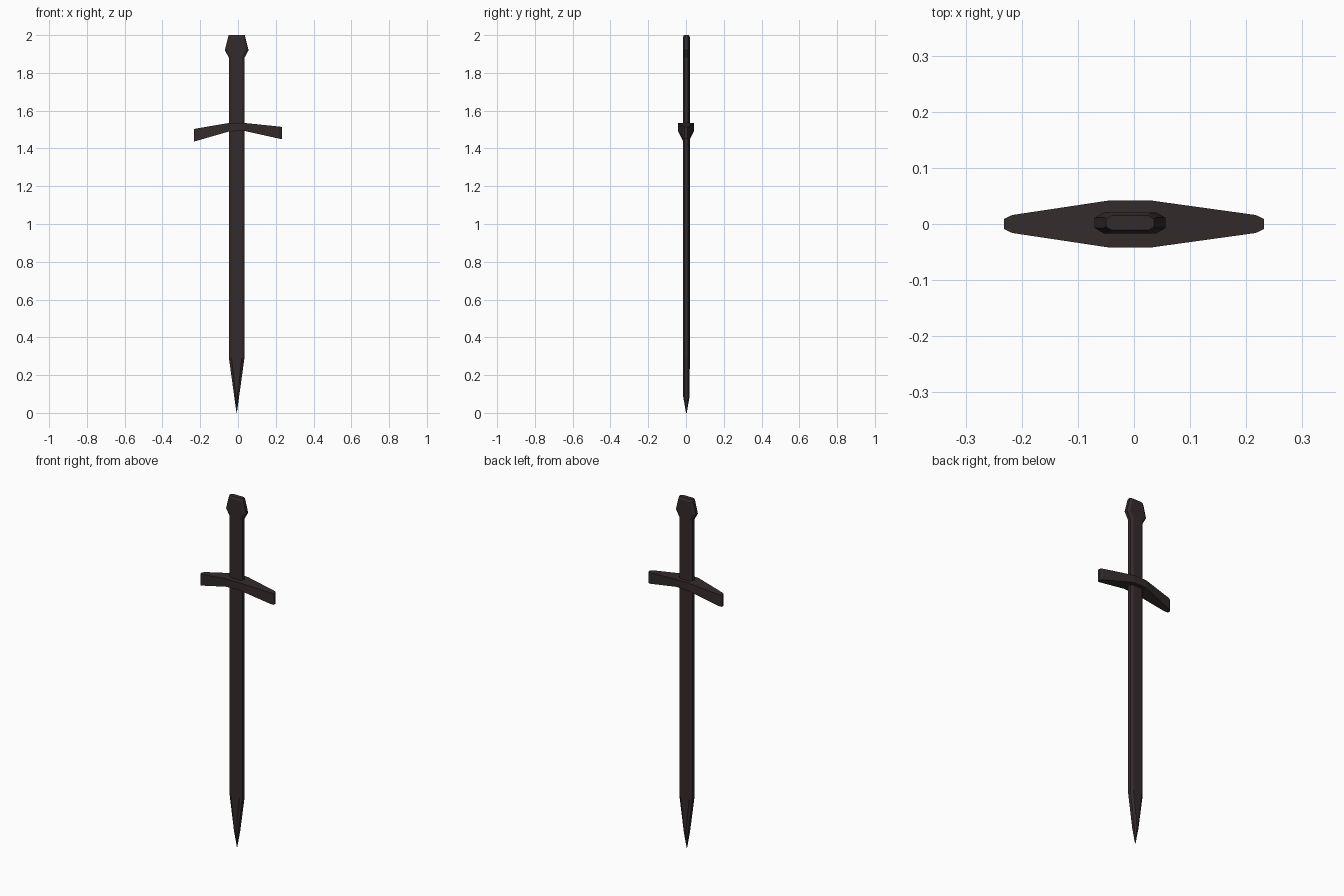
import bpy, bmesh

if "Cube" in bpy.data.objects:
    bpy.data.objects.remove(bpy.data.objects["Cube"])

metal = bpy.data.materials.new("dark_iron")
metal.diffuse_color = (0.034, 0.024, 0.025, 1)
metal.use_nodes = True
metal.node_tree.nodes["Principled BSDF"].inputs["Base Color"].default_value = metal.diffuse_color


def loft(name, rings, cap_start=True, cap_end=True):
    """Bridge rings of equal point count into a flat-shaded object."""
    bm = bmesh.new()
    loops = [[bm.verts.new(p) for p in r] for r in rings]
    n = len(loops[0])
    for a, b in zip(loops, loops[1:]):
        for i in range(n):
            j = (i + 1) % n
            bm.faces.new((a[i], a[j], b[j], b[i]))
    if cap_start:
        bm.faces.new(loops[0][::-1])
    if cap_end:
        bm.faces.new(loops[-1])
    bmesh.ops.recalc_face_normals(bm, faces=bm.faces)
    me = bpy.data.meshes.new(name)
    bm.to_mesh(me)
    bm.free()
    me.materials.append(metal)
    ob = bpy.data.objects.new(name, me)
    bpy.context.collection.objects.link(ob)
    return ob


CX, CY = -0.007, 0.002   # axis of blade and grip


def octagon(z, hx, hy, cham=0.014, edge=0.5):
    """Chamfered rectangle section: half width hx, half thickness hy."""
    ix, iy = max(hx - cham, hx * 0.3), hy * edge
    pts = [(hx, -iy), (hx, iy), (ix, hy), (-ix, hy),
           (-hx, iy), (-hx, -iy), (-ix, -hy), (ix, -hy)]
    return [(CX + x, CY + y, z) for x, y in pts]


# blade with pointed tip
loft("blade", [octagon(0.0, 0.001, 0.002), octagon(0.09, 0.0135, 0.0175),
               octagon(0.29, 0.041, 0.018), octagon(1.51, 0.041, 0.018)],
     cap_end=False)

# grip
loft("grip", [octagon(1.51, 0.041, 0.018), octagon(1.89, 0.041, 0.018)],
     cap_start=False, cap_end=False)

# pommel flaring out, then narrowing to a flat top
loft("pommel", [octagon(1.88, 0.041, 0.018), octagon(1.92, 0.063, 0.0185, 0.016),
                octagon(1.988, 0.046, 0.0185, 0.012),
                octagon(2.0, 0.043, 0.013, 0.010)])

# crossguard, drooping and narrowing to both ends: x, half depth, bottom, top
guard = [(-0.232, 0.009, 1.437, 1.503), (-0.217, 0.016, 1.441, 1.506),
         (-0.047, 0.0415, 1.49, 1.535), (0.033, 0.0415, 1.493, 1.535),
         (0.217, 0.016, 1.452, 1.516), (0.232, 0.009, 1.449, 1.514)]
loft("crossguard", [[(x, -h, b), (x, h, b), (x, h, t), (x, -h, t)]
                    for x, h, b, t in guard])
